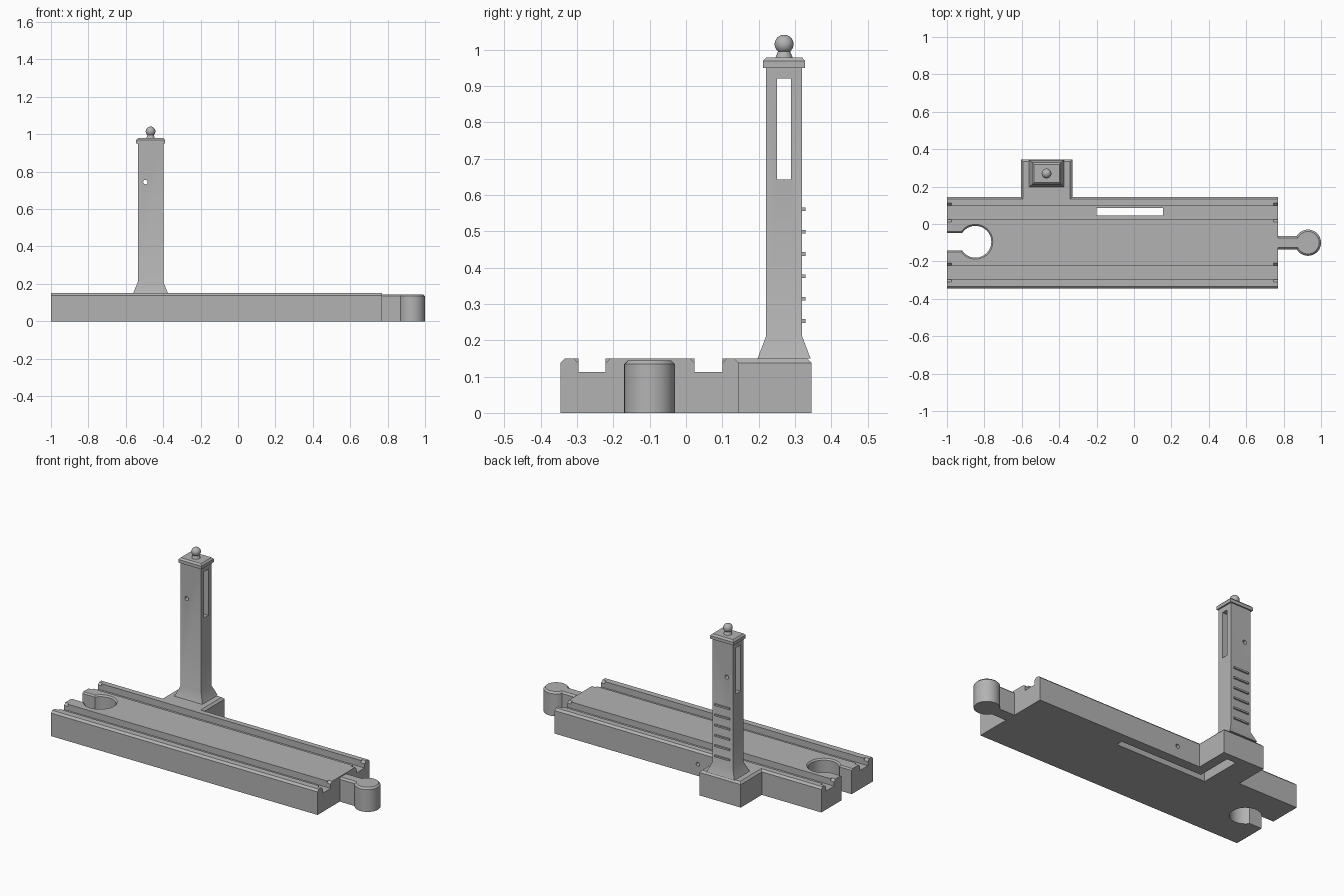
import bpy, bmesh
from math import sin, cos, pi, radians

cube = bpy.data.objects.get("Cube")
if cube:
    bpy.data.objects.remove(cube, do_unlink=True)

grey = bpy.data.materials.new("plain grey")
grey.use_nodes = True
COLOUR = (0.45, 0.45, 0.45, 1)
grey.diffuse_color = COLOUR
grey.node_tree.nodes["Principled BSDF"].inputs["Base Color"].default_value = COLOUR


def rect(x0, x1, y0, y1, z, inset=0):
    x0, x1, y0, y1 = x0 + inset, x1 - inset, y0 + inset, y1 - inset
    return [(x0, y0, z), (x1, y0, z), (x1, y1, z), (x0, y1, z)]


def circle(x, y, r, z, n=48):
    return [(x + r * cos(2 * pi * i / n), y + r * sin(2 * pi * i / n), z) for i in range(n)]


def circle_y(x, z, r, y, n=20):
    return [(px, y, pz) for px, pz, _ in circle(x, z, r, 0, n)]


def finish(name, bm):
    bmesh.ops.recalc_face_normals(bm, faces=bm.faces)
    mesh = bpy.data.meshes.new(name)
    bm.to_mesh(mesh)
    bm.free()
    mesh.materials.append(grey)
    ob = bpy.data.objects.new(name, mesh)
    bpy.context.collection.objects.link(ob)
    return ob


def loft(name, rings):
    """Closed solid through rings with equal point counts."""
    bm = bmesh.new()
    loops = [[bm.verts.new(p) for p in ring] for ring in rings]
    n = len(loops[0])
    for a, b in zip(loops, loops[1:]):
        for i in range(n):
            j = (i + 1) % n
            bm.faces.new((a[i], a[j], b[j], b[i]))
    bm.faces.new(loops[0])
    bm.faces.new(loops[-1])
    return finish(name, bm)


def box(name, x0, x1, y0, y1, z0, z1):
    return loft(name, [rect(x0, x1, y0, y1, z0), rect(x0, x1, y0, y1, z1)])


def activate(ob):
    bpy.ops.object.select_all(action='DESELECT')
    ob.select_set(True)
    bpy.context.view_layer.objects.active = ob


def combine(ob, tool, operation='DIFFERENCE'):
    tool.hide_render = True
    mod = ob.modifiers.new("combine", 'BOOLEAN')
    mod.operation, mod.solver, mod.object = operation, 'EXACT', tool
    activate(ob)
    bpy.ops.object.modifier_apply(modifier=mod.name)
    bpy.data.objects.remove(tool, do_unlink=True)


def smooth(ob):
    activate(ob)
    bpy.ops.object.shade_smooth_by_angle(angle=radians(30))


# Track bed: cross-section with two wheel grooves and chamfered outer edges
LEFT, RIGHT, TOP, FLOOR, C = -1, 0.77, 0.15, 0.112, 0.012
FRONT, BACK = -0.345, 0.145
grooves = [(-0.296, -0.221), (0.024, 0.1)]
section = [(FRONT, 0), (FRONT, TOP - C), (FRONT + C, TOP)]
for a, b in grooves:
    section += [(a, TOP), (a, FLOOR), (b, FLOOR), (b, TOP)]
section += [(BACK - C, TOP), (BACK, TOP - C), (BACK, 0)]
track = loft("track_bed", [[(x, y, z) for y, z in section] for x in (LEFT, RIGHT)])

# Side platform under the tower
plat = (-0.605, -0.33, 0.115, 0.345)
combine(track, loft("platform", [rect(*plat, 0), rect(*plat, TOP - C), rect(*plat, TOP, C)]), 'UNION')

# Socket with chamfered rim and open mouth
SX, SY, SR = -0.848, -0.095, 0.085
combine(track, loft("socket_cutter", [circle(SX, SY, SR, -0.05), circle(SX, SY, SR, 0.142),
                                      circle(SX, SY, SR + 0.016, 0.158)]))
mouth = (-1.1, -0.88, SY - 0.048, SY + 0.048)
combine(track, loft("mouth_cutter", [rect(*mouth, -0.05), rect(*mouth, 0.142), rect(*mouth, 0.158, -0.016)]))

# Small flared nicks at the groove ends
for a, b in grooves:
    for x in (LEFT, RIGHT):
        combine(track, loft("nick_cutter", [rect(x - 0.025, x + 0.025, a, b, 0.137),
                                            rect(x - 0.025, x + 0.025, a - 0.026, b + 0.026, 0.163)]))

# Lever slot through the groove, hidden L channel below and pivot hole
combine(track, box("slot_cutter", -0.2, 0.155, 0.045, 0.085, -0.1, 0.3))
combine(track, box("channel_cutter", -0.45, 0.155, 0.045, 0.085, -0.1, 0.08))
combine(track, box("channel_leg_cutter", -0.45, -0.39, 0.045, 0.3, -0.1, 0.08))
combine(track, loft("pivot_cutter", [circle_y(-0.18, 0.07, 0.012, y) for y in (0.02, 0.2)]))
smooth(track)

# Connector peg
PX, PY, PR = 0.93, -0.1, 0.07
peg = loft("connector_head", [circle(PX, PY, PR, 0), circle(PX, PY, PR, 0.134),
                              circle(PX, PY, PR - 0.01, 0.144)])
neck = (0.74, 0.9, PY - 0.035, PY + 0.035)
combine(peg, loft("connector_neck", [rect(*neck, 0), rect(*neck, 0.134), rect(*neck, 0.144, 0.01)]), 'UNION')
smooth(peg)

# Tower with flared foot
TX, TY = -0.4675, 0.27


def square(hx, hy, z):
    return rect(TX - hx, TX + hx, TY - hy, TY + hy, z)


tower = loft("tower", [square(0.093, 0.073, TOP), square(0.068, 0.05, 0.21), square(0.068, 0.05, 0.952)])
combine(tower, box("window_cutter", -0.7, -0.2, 0.25, 0.289, 0.643, 0.92))
combine(tower, loft("wire_hole_cutter", [circle_y(-0.495, 0.744, 0.012, y) for y in (0.1, 0.5)]))
smooth(tower)

# Cap, finial neck and ball
loft("tower_cap", [square(0.077, 0.058, 0.95), square(0.077, 0.058, 0.969), square(0.068, 0.049, 0.979)])
smooth(loft("finial_neck", [circle(TX, TY, 0.024, 0.977), circle(TX, TY, 0.015, 1.0)]))
bm = bmesh.new()
bmesh.ops.create_uvsphere(bm, u_segments=32, v_segments=16, radius=0.026)
bmesh.ops.translate(bm, verts=bm.verts, vec=(TX, TY, 1.015))
smooth(finish("finial_ball", bm))

# Ladder rungs on the back of the tower
for i in range(6):
    z = 0.253 + i * 0.0615
    box("ladder_rung", TX - 0.05, TX + 0.05, 0.315, 0.329, z - 0.005, z + 0.005)
